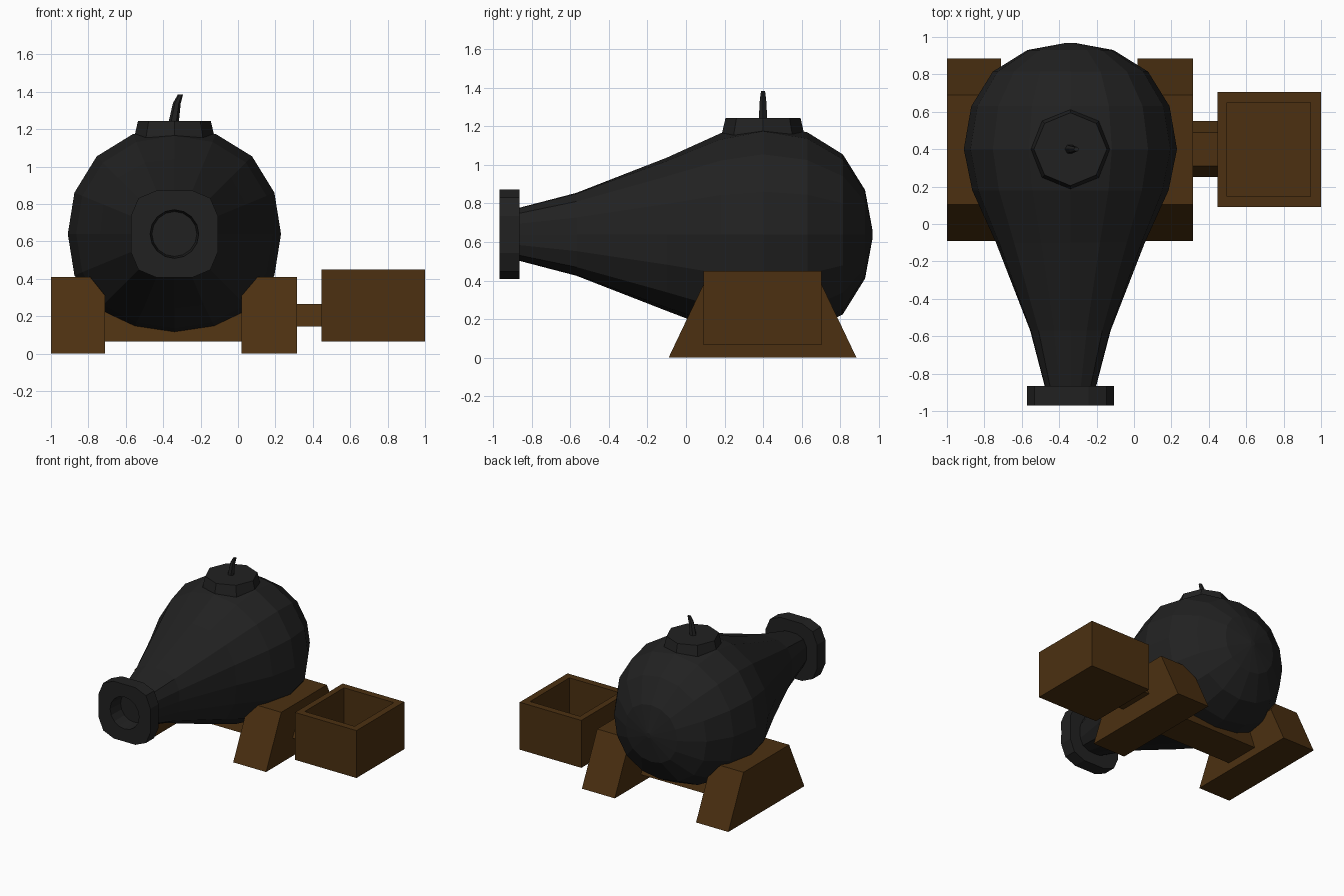
import bpy, bmesh, math

if "Cube" in bpy.data.objects:
    bpy.data.objects.remove(bpy.data.objects["Cube"])

CX, CY, CZ = -0.34, 0.40, 0.64


def material(name, rgb):
    m = bpy.data.materials.new(name)
    m.diffuse_color = (*rgb, 1)
    m.use_nodes = True
    m.node_tree.nodes["Principled BSDF"].inputs["Base Color"].default_value = m.diffuse_color
    return m


iron = material("black_iron", (0.0155, 0.0155, 0.0155))
wood = material("brown_wood", (0.072, 0.030, 0.0055))


def finish(name, bm, mat):
    bmesh.ops.recalc_face_normals(bm, faces=bm.faces)
    me = bpy.data.meshes.new(name)
    bm.to_mesh(me)
    bm.free()
    me.materials.append(mat)
    ob = bpy.data.objects.new(name, me)
    bpy.context.collection.objects.link(ob)
    return ob


def loft(name, rings, mat):
    """Skin equal-length rings of points and close both ends."""
    bm = bmesh.new()
    loops = [[bm.verts.new(p) for p in ring] for ring in rings]
    n = len(loops[0])
    for a, b in zip(loops, loops[1:]):
        for i in range(n):
            j = (i + 1) % n
            bm.faces.new((a[i], a[j], b[j], b[i]))
    bm.faces.new(loops[0])
    bm.faces.new(loops[-1])
    return finish(name, bm, mat)


def barrel_ring(y, r, k):
    """16-sided ring around the barrel axis; k pushes the diagonals outward."""
    pts = []
    for i in range(16):
        a = math.tau * i / 16
        rr = r * (1 + k * math.sin(2 * a) ** 2)
        dz = rr * math.sin(a)
        if dz < -0.45:          # slightly flattened underside
            dz += 0.02
        pts.append((CX + rr * math.cos(a), y, CZ + dz))
    return pts


# Barrel: bore, squarish muzzle, flaring neck, round rear bulb
profile = [(-0.85, 0.12, 0), (-0.97, 0.13, 0), (-0.97, 0.232, 0.17),
           (-0.865, 0.232, 0.17), (-0.865, 0.138, 0.12), (-0.57, 0.215, 0.12),
           (-0.10, 0.398, 0.07), (0.18, 0.525, 0.03), (0.40, 0.57, 0.03),
           (0.63, 0.53, 0.03), (0.815, 0.415, 0.03), (0.93, 0.23, 0.03),
           (0.969, 0.02, 0)]
loft("barrel", [barrel_ring(*p) for p in profile], iron)


def ring_z(x, y, z, rx, ry, n):
    return [(x + rx * math.cos(math.tau * i / n),
             y + ry * math.sin(math.tau * i / n), z) for i in range(n)]


# Fuse cap and bent fuse
loft("fuse_cap", [ring_z(CX, CY, 1.12, 0.22, 0.22, 8),
                  ring_z(CX, CY, 1.17, 0.212, 0.212, 8),
                  ring_z(CX, CY, 1.243, 0.195, 0.195, 8)], iron)
loft("fuse", [ring_z(-0.345, CY, 1.23, 0.028, 0.026, 6),
              ring_z(-0.327, CY, 1.34, 0.021, 0.019, 6),
              ring_z(-0.308, CY, 1.385, 0.014, 0.012, 6)], iron)


def wedge_section(x, y0, y1, z0, z1, inset):
    """Trapezoid cross-section in the y-z plane."""
    return [(x, y0, z0), (x, y1, z0), (x, y1 - inset, z1), (x, y0 + inset, z1)]


# Wooden cradle sides, inner top edge chamfered
for name, outer, mid, inner in (("left_cradle", -1.0, -0.79, -0.71),
                                ("right_cradle", 0.315, 0.105, 0.02)):
    slope = 0.195 / 0.41
    loft(name, [wedge_section(outer, -0.09, 0.885, 0, 0.41, 0.195),
                wedge_section(mid, -0.09, 0.885, 0, 0.41, 0.195),
                wedge_section(inner, -0.09, 0.885, 0, 0.31, 0.31 * slope)], wood)

# Beam under the barrel and link to the box
for name, x0, x1, z0, z1 in (("cross_beam", -0.75, 0.06, 0.065, 0.24),
                             ("box_link", 0.30, 0.46, 0.145, 0.265)):
    loft(name, [wedge_section(x, 0.25, 0.55, z0, z1, 0.06) for x in (x0, x1)], wood)


def rect(x0, x1, y0, y1, z):
    return [(x0, y0, z), (x1, y0, z), (x1, y1, z), (x0, y1, z)]


# Open ammunition box
loft("open_box", [rect(0.447, 1.0, 0.092, 0.705, 0.065),
                  rect(0.447, 1.0, 0.092, 0.705, 0.45),
                  rect(0.497, 0.945, 0.147, 0.65, 0.45),
                  rect(0.497, 0.945, 0.147, 0.65, 0.115)], wood)
